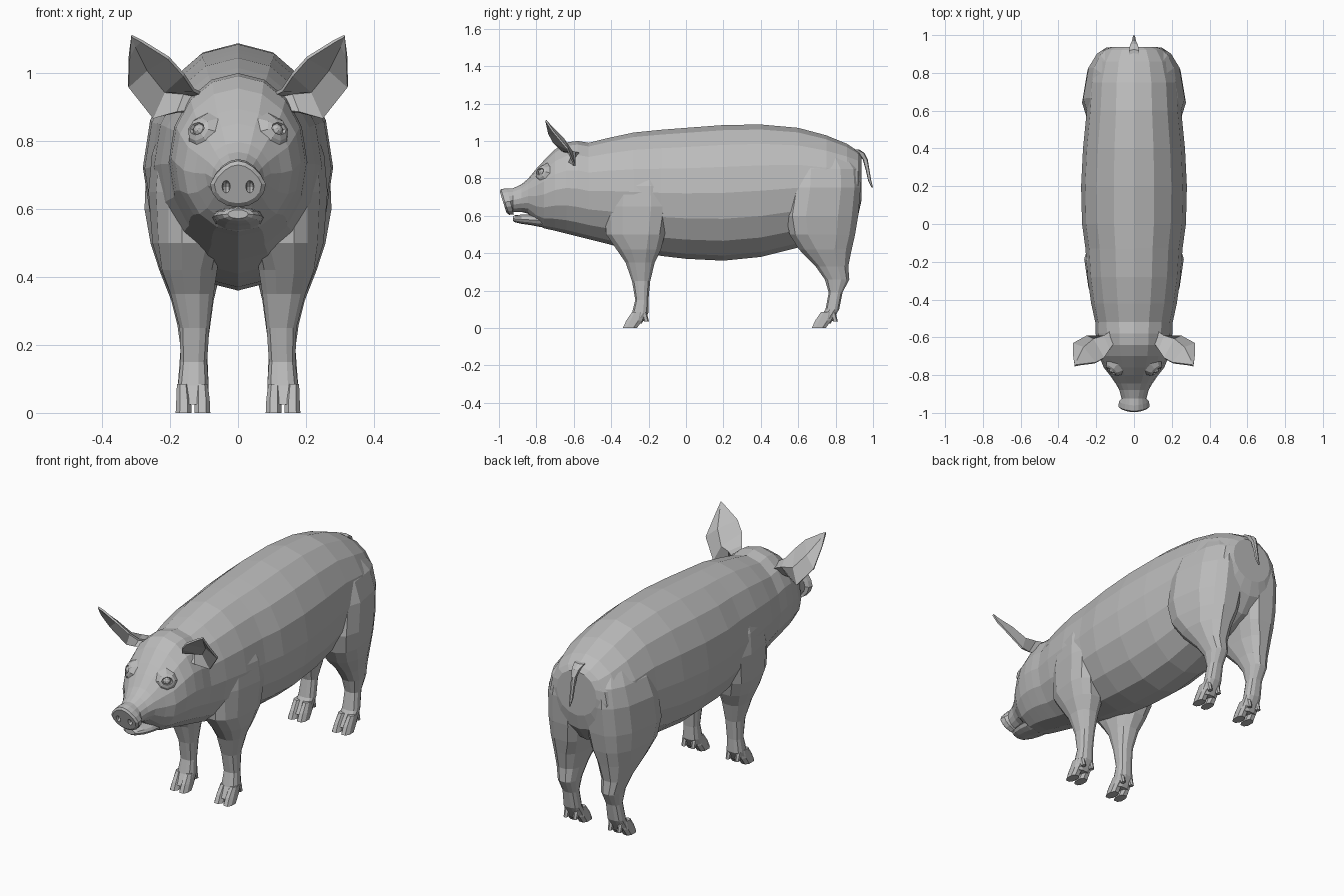
import bpy, bmesh, math
from mathutils import Vector

if "Cube" in bpy.data.objects:
    bpy.data.objects.remove(bpy.data.objects["Cube"])

skin = bpy.data.materials.new("grey_skin")
skin.diffuse_color = (0.5, 0.5, 0.5, 1)
skin.use_nodes = True
skin.node_tree.nodes["Principled BSDF"].inputs["Base Color"].default_value = skin.diffuse_color


def finish(name, bm):
    bmesh.ops.recalc_face_normals(bm, faces=bm.faces)
    me = bpy.data.meshes.new(name)
    bm.to_mesh(me)
    bm.free()
    me.materials.append(skin)
    ob = bpy.data.objects.new(name, me)
    bpy.context.collection.objects.link(ob)
    return ob


def loft(name, rings, caps=True):
    """Skin a list of closed rings and cap both ends."""
    bm = bmesh.new()
    vs = [[bm.verts.new(p) for p in r] for r in rings]
    n = len(vs[0])
    for a, b in zip(vs, vs[1:]):
        for i in range(n):
            j = (i + 1) % n
            bm.faces.new((a[i], a[j], b[j], b[i]))
    if caps:
        bm.faces.new(vs[0])
        bm.faces.new(vs[-1])
    return finish(name, bm)


def spow(v, e):
    return math.copysign(abs(v) ** e, v)


def upright_ring(y, top, bot, hw, tilt=0, pinch=0, n=16):
    """Oval across the body in the x-z plane; pinch narrows its upper half."""
    pts = []
    for i in range(n):
        a = 2 * math.pi * i / n
        s, c = math.sin(a), math.cos(a)
        x = hw * c * (1 - pinch * max(0, s))
        pts.append((x, y - tilt * s, (top + bot) / 2 + (top - bot) / 2 * s))
    return pts


def flat_ring(z, yf, yb, x0, x1, taper=0, side=1, n=12):
    """Rounded box across a limb; taper narrows the back (or the front if negative)."""
    pts = []
    e = 0.62 if z > .45 else 0.8
    for i in range(n):
        a = 2 * math.pi * (i + 0.5) / n
        t = spow(math.sin(a), e)
        x = (x0 + x1) / 2 + (x1 - x0) / 2 * spow(math.cos(a), e)
        x *= 1 - max(0, taper * t)
        pts.append((side * x, (yf + yb) / 2 + (yb - yf) / 2 * t, z))
    return pts


# Trunk: y, top, bottom, half width
TRUNK = [(.938, .92, .68, .12), (.92, .945, .6, .17), (.86, .985, .52, .21),
         (.75, 1.03, .47, .24), (.6, 1.07, .43, .25), (.4, 1.088, .38, .27),
         (.2, 1.085, .36, .28), (0, 1.07, .37, .275), (-.13, 1.06, .385, .257),
         (-.28, 1.045, .41, .247), (-.42, 1.015, .45, .227), (-.52, .99, .475, .205)]
# Head and snout: y, top, bottom, half width, tilt, pinch
HEAD = [(-.58, 1.0, .49, .203), (-.64, .992, .505, .197), (-.7, .955, .52, .185),
        (-.76, .895, .533, .16), (-.8, .852, .56, .128), (-.845, .797, .612, .097),
        (-.88, .768, .62, .077), (-.925, .747, .62, .066, 0, .1),
        (-.94, .747, .607, .08, .02, .25), (-.968, .742, .605, .082, .022, .28),
        (-.978, .73, .617, .07, .018, .28)]
body = loft("body_and_head", [upright_ring(*r) for r in TRUNK + HEAD])

# Lower jaw
JAW = [(-.7, .62, .528, .08), (-.78, .61, .54, .075), (-.83, .606, .55, .073),
       (-.88, .606, .557, .063), (-.915, .603, .565, .046), (-.925, .598, .572, .03)]
loft("lower_jaw", [upright_ring(*r, n=12) for r in JAW])

# Legs: z, front, back, inner, outer, taper
FRONT_LEG = [(.95, -.3, -.15, .05, .155, -.1), (.87, -.37, -.13, .04, .218, -.15),
             (.76, -.42, -.1, .04, .256, -.18), (.65, -.44, -.085, .04, .266, -.2),
             (.5, -.43, -.11, .05, .254, -.16), (.42, -.375, -.13, .06, .23, -.05),
             (.35, -.325, -.165, .07, .2), (.25, -.29, -.19, .083, .173),
             (.15, -.272, -.2, .09, .17), (.08, -.29, -.2, .085, .178),
             (.025, -.318, -.235, .085, .181)]
HIND_LEG = [(.975, .575, .76, .01, .13, .1), (.91, .57, .89, .005, .19, .16),
            (.85, .565, .93, .005, .235, .2), (.75, .555, .938, .005, .272, .25),
            (.6, .53, .925, .008, .278, .24), (.5, .55, .908, .03, .26, .2),
            (.42, .6, .89, .05, .234, .1), (.33, .69, .87, .07, .198),
            (.26, .74, .875, .08, .18), (.19, .762, .838, .09, .17),
            (.1, .745, .82, .086, .177), (.025, .695, .775, .085, .181)]


def make_leg(name, rows, toe_y, side, tag):
    loft(f"{name}_{tag}", [flat_ring(*r, side=side) for r in rows])
    # Cloven hoof: two toes with a slit between, and two dewclaws behind
    for k, (x0, x1) in enumerate(((.08, .13), (.135, .185))):
        toe = [(.085, toe_y + .05, toe_y + .11, x0 + .008, x1 - .004),
               (.04, toe_y + .018, toe_y + .11, x0 + .002, x1 - .002),
               (0, toe_y, toe_y + .08, x0, x1)]
        loft(f"{name}_toe_{k}_{tag}", [flat_ring(*r, side=side, n=8) for r in toe])
        m = (x0 + x1) / 2
        claw = [(.085, toe_y + .1, toe_y + .13, m - .014, m + .014),
                (.035, toe_y + .115, toe_y + .142, m - .011, m + .011)]
        loft(f"{name}_dewclaw_{k}_{tag}", [flat_ring(*r, side=side, n=6) for r in claw])


# Ear scoop: rows from base to tip; inner edge, hollow, outer edge
EAR = [((.09, -.61, .93), (.11, -.56, .93), (.12, -.62, .89)),
       ((.13, -.665, .95), (.16, -.595, .94), (.18, -.625, .885)),
       ((.16, -.71, .995), (.215, -.612, .945), (.25, -.595, .867)),
       ((.205, -.735, 1.045), (.267, -.655, 1.01), (.323, -.635, .96)),
       ((.285, -.745, 1.095), (.302, -.725, 1.08), (.32, -.71, 1.05))]


def make_ear(side, tag):
    bm = bmesh.new()
    g = [[bm.verts.new((side * x, y, z)) for x, y, z in row] for row in EAR]
    for a, b in zip(g, g[1:]):
        for i in range(2):
            bm.faces.new((a[i], a[i + 1], b[i + 1], b[i]))
    tip = bm.verts.new((side * .314, -.75, 1.11))
    for i in range(2):
        bm.faces.new((g[-1][i], g[-1][i + 1], tip))
    ob = finish(f"ear_{tag}", bm)
    mod = ob.modifiers.new("thickness", "SOLIDIFY")
    mod.thickness = .01
    mod.offset = 0


def make_eye(side, tag):
    spot = Vector((side * .112, -.77, .832))
    rot = Vector((side * .62, -.7, .35)).to_track_quat('Z', 'Y')
    bm = bmesh.new()
    bmesh.ops.create_uvsphere(bm, u_segments=8, v_segments=6, radius=.02)
    for v in bm.verts:
        v.co = spot + rot @ v.co
    finish(f"eyeball_{tag}", bm)
    # Eyelid band, from the cheek over the rim and into the socket
    rings = [[spot + rot @ Vector((rx * math.cos(a), ry * math.sin(a), h))
              for a in (2 * math.pi * i / 8 for i in range(8))]
             for rx, ry, h in ((.06, .062, -.018), (.04, .036, .008),
                               (.028, .02, .014), (.024, .014, .004))]
    loft(f"eyelid_{tag}", rings, caps=False)


for side, tag in ((1, "left"), (-1, "right")):
    make_leg("front_leg", FRONT_LEG, -.34, side, tag)
    make_leg("hind_leg", HIND_LEG, .67, side, tag)
    make_ear(side, tag)
    make_eye(side, tag)

# Nostrils cut into the snout disc
bm = bmesh.new()
for side in (1, -1):
    made = bmesh.ops.create_uvsphere(bm, u_segments=8, v_segments=6, radius=1)
    for v in made["verts"]:
        v.co = Vector((side * .035 + v.co.x * .013, -.98 + v.co.y * .03, .665 + v.co.z * .019))
cutter = finish("nostril_cutter", bm)
cutter.hide_render = True
cutter.hide_viewport = True
cut = body.modifiers.new("nostrils", "BOOLEAN")
cut.operation = 'DIFFERENCE'
cut.solver = 'EXACT'
cut.object = cutter

# Tail: z, front, back, left, right
TAIL = [(.955, .88, .925, -.03, .03), (.935, .92, .955, -.022, .022), (.9, .945, .972, -.013, .013),
        (.84, .962, .982, -.01, .01), (.79, .973, .99, -.009, .009), (.75, .993, 1.0, -.003, .003)]
loft("tail", [flat_ring(*r, n=6) for r in TAIL])
